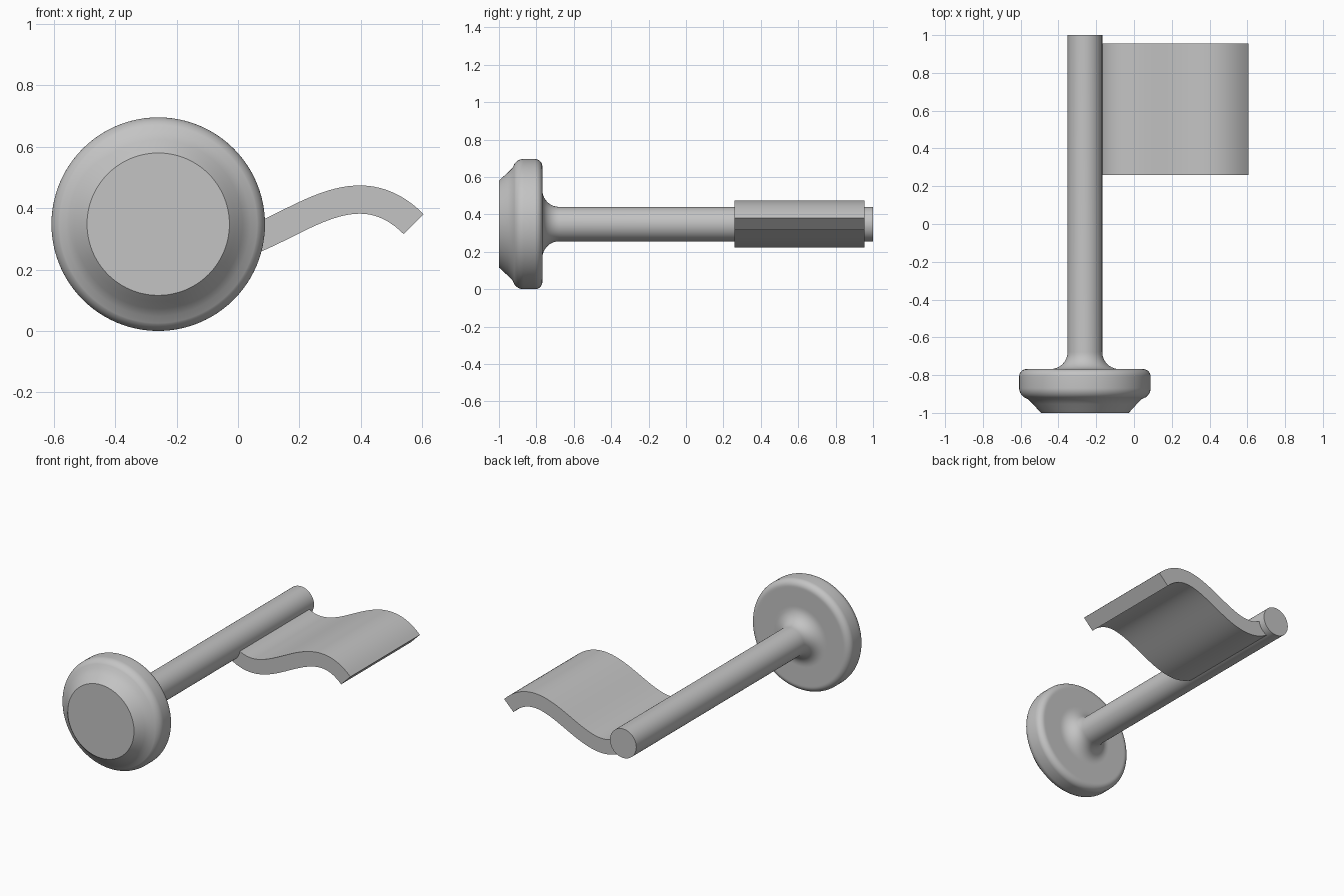
import bpy, bmesh, math
from mathutils import Vector

cube = bpy.data.objects.get("Cube")
if cube:
    bpy.data.objects.remove(cube, do_unlink=True)

AXIS_X, AXIS_Z = -0.26, 0.348
GREY = (0.55, 0.55, 0.55, 1)
grey = bpy.data.materials.new("plain grey")
grey.use_nodes = True
grey.diffuse_color = GREY
grey.node_tree.nodes["Principled BSDF"].inputs["Base Color"].default_value = GREY


def finish(name, bm):
    bmesh.ops.remove_doubles(bm, verts=bm.verts, dist=0.0001)
    bmesh.ops.recalc_face_normals(bm, faces=bm.faces)
    mesh = bpy.data.meshes.new(name)
    bm.to_mesh(mesh)
    bm.free()
    obj = bpy.data.objects.new(name, mesh)
    bpy.context.collection.objects.link(obj)
    mesh.materials.append(grey)
    bpy.ops.object.select_all(action="DESELECT")
    obj.select_set(True)
    bpy.context.view_layer.objects.active = obj
    bpy.ops.object.shade_smooth_by_angle(angle=math.radians(30))
    return obj


def arc(r, y, radius, start, end, steps=10):
    """Profile arc as (radius from axis, y) points."""
    angles = [math.radians(start + (end - start) * i / steps) for i in range(steps + 1)]
    return [(r + radius * math.cos(a), y + radius * math.sin(a)) for a in angles]


# Round knob flowing through a fillet into the long rod
profile = [(0, -1), (0.232, -1), (0.252, -0.979), (0.275, -0.953), (0.3, -0.928)]
profile += arc(0.288, -0.868, 0.06, -55, 0)
profile += arc(0.308, -0.808, 0.04, 0, 90)
profile += [(0.3, -0.768), (0.19, -0.768)]
profile += arc(0.182, -0.678, 0.09, 270, 180)
profile += [(0.092, 1), (0, 1)]

bm = bmesh.new()
verts = [bm.verts.new((AXIS_X + r, y, AXIS_Z)) for r, y in profile]
edges = [bm.edges.new(pair) for pair in zip(verts, verts[1:])]
bmesh.ops.spin(bm, geom=verts + edges, cent=(AXIS_X, 0, AXIS_Z), axis=(0, 1, 0),
               angle=math.tau, steps=96, use_duplicate=False)
finish("knob_and_rod", bm)

# Wavy blade: an S-curve from the rod axis, thickened along its normal
LENGTH, HALF, STEPS = 0.8325, 0.046, 48
upper, lower = [], []
for i in range(STEPS + 1):
    t = i / STEPS
    centre = Vector((AXIS_X + LENGTH * t, AXIS_Z + LENGTH * t * (1 - t) * (2 * t - 1)))
    slope = -6 * t * t + 6 * t - 1
    normal = Vector((-slope, 1)).normalized() * HALF
    upper.append(centre + normal)
    lower.append(centre - normal)

bm = bmesh.new()
rows = [[bm.verts.new((p.x, y, p.y)) for p in side]
        for side, y in ((upper, 0.26), (upper, 0.955), (lower, 0.955), (lower, 0.26))]
for k in range(4):
    a, b = rows[k], rows[(k + 1) % 4]
    for i in range(STEPS):
        bm.faces.new((a[i], a[i + 1], b[i + 1], b[i]))
for end in (0, -1):
    bm.faces.new([row[end] for row in rows])
finish("wavy_blade", bm)
